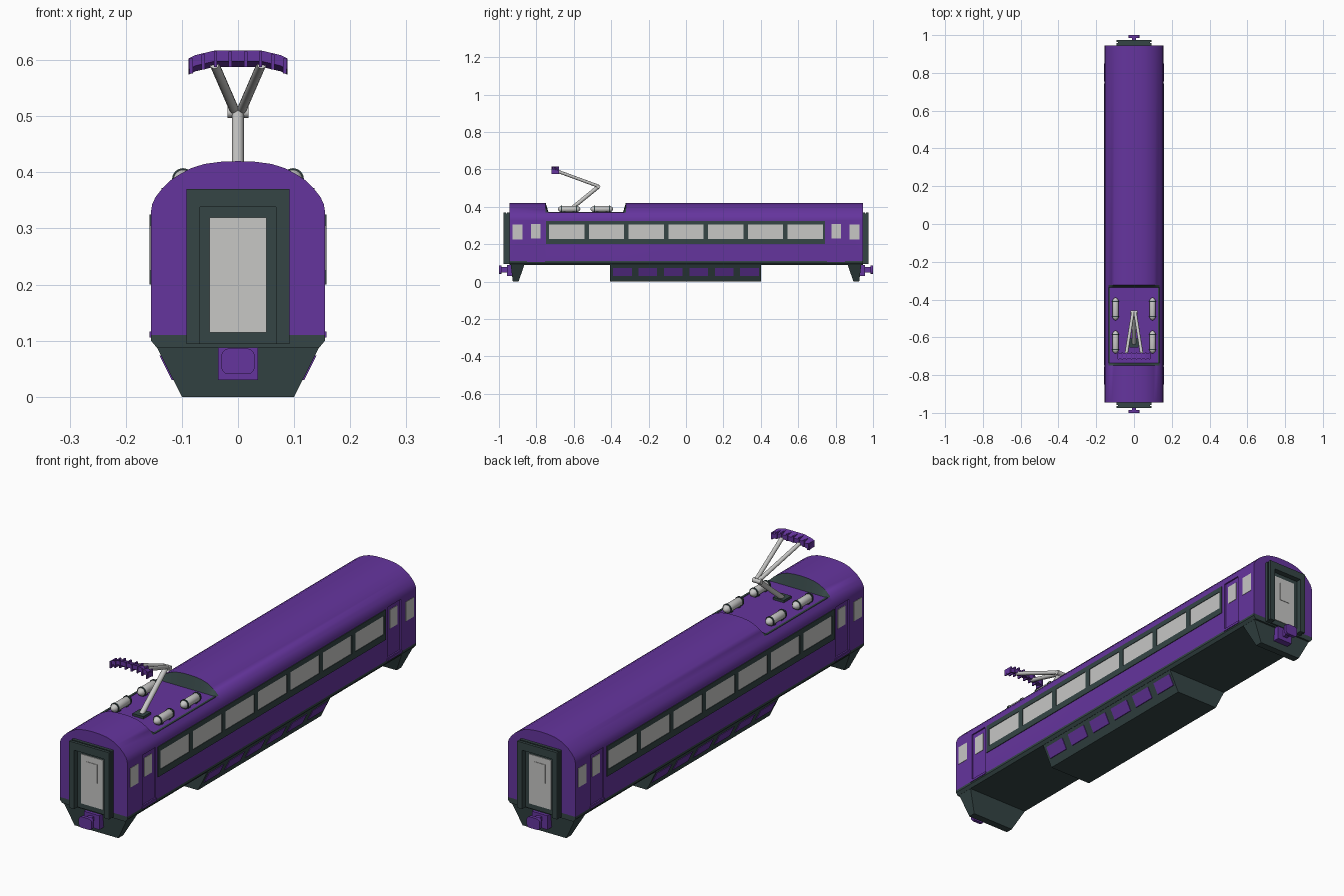
import bpy, bmesh, math
from mathutils import Vector, Matrix

if "Cube" in bpy.data.objects:
    bpy.data.objects.remove(bpy.data.objects["Cube"], do_unlink=True)


def make_material(name, rgb):
    m = bpy.data.materials.new(name)
    m.use_nodes = True
    m.diffuse_color = (*rgb, 1)
    m.node_tree.nodes["Principled BSDF"].inputs["Base Color"].default_value = (*rgb, 1)
    return m


PURPLE = make_material("purple paint", (0.13, 0.035, 0.34))
DARK = make_material("dark slate", (0.035, 0.06, 0.06))
LIGHT = make_material("pale grey", (0.57, 0.57, 0.56))


def finish(name, bm, *mats, smooth=False):
    bmesh.ops.recalc_face_normals(bm, faces=bm.faces[:])
    mesh = bpy.data.meshes.new(name)
    bm.to_mesh(mesh)
    bm.free()
    ob = bpy.data.objects.new(name, mesh)
    bpy.context.collection.objects.link(ob)
    for m in mats:
        mesh.materials.append(m)
    if smooth:
        bpy.ops.object.select_all(action="DESELECT")
        ob.select_set(True)
        bpy.context.view_layer.objects.active = ob
        bpy.ops.object.shade_smooth_by_angle(angle=math.radians(32))
    return ob


def boxes(name, specs, mat):
    """Each spec is (x0, x1, y0, y1, z0, z1)."""
    bm = bmesh.new()
    for x0, x1, y0, y1, z0, z1 in specs:
        mid = Vector((x0 + x1, y0 + y1, z0 + z1)) / 2
        size = Matrix.Diagonal((abs(x1 - x0), abs(y1 - y0), abs(z1 - z0), 1))
        bmesh.ops.create_cube(bm, size=1, matrix=Matrix.Translation(mid) @ size)
    return finish(name, bm, mat)


def loft(name, sections, mats, smooth=False, rule=None):
    """Join matching closed rings of points, with a cap at each end."""
    bm = bmesh.new()
    rings = [[bm.verts.new(p) for p in s] for s in sections]
    n = len(rings[0])
    for a, b in zip(rings, rings[1:]):
        for i in range(n):
            j = (i + 1) % n
            bm.faces.new((a[i], a[j], b[j], b[i]))
    bm.faces.new(rings[0])
    bm.faces.new(rings[-1])
    if rule:
        for f in bm.faces:
            f.material_index = rule(f.calc_center_median())
    return finish(name, bm, *mats, smooth=smooth)


def prism(name, profile, y0, y1, mat, smooth=False):
    return loft(name, [[(x, y, z) for x, z in profile] for y in (y0, y1)], [mat], smooth)


def rod(name, start, end, r, mat, sides=12):
    a, b = Vector(start), Vector(end)
    turn = (b - a).to_track_quat("Z", "Y")
    rings = [[c + turn @ Vector((r * math.cos(t), r * math.sin(t), 0))
              for t in (2 * math.pi * k / sides for k in range(sides))] for c in (a, b)]
    return loft(name, rings, [mat], True)


def mirror_x(pts):
    return pts + [(-x, z) for x, z in reversed(pts) if x > 0]


# Body shell with a sunken roof well
half = [(0, .42), (.03, .419), (.06, .415), (.085, .407), (.105, .396), (.12, .386),
        (.136, .37), (.147, .356), (.153, .343), (.155, .33), (.155, .11)]
outline = mirror_x(half)
FLOOR = .37
stations = [(-.945, 0), (-.75, 0), (-.735, 1), (-.337, 1), (-.322, 0), (.945, 0)]
body = loft("body_shell",
            [[(x, y, min(z, FLOOR) if sunk else z) for x, z in outline] for y, sunk in stations],
            [PURPLE, DARK],
            rule=lambda c: int(c.z > FLOOR + .001 and (-.75 < c.y < -.735 or -.337 < c.y < -.322)))

# Shallow door recesses cut into the sides
cutter = boxes("door_cutter", [(s * .149, s * .2, e * .845, e * .76, .118, .328)
                               for s in (-1, 1) for e in (-1, 1)], PURPLE)
cut = body.modifiers.new("doors", "BOOLEAN")
cut.operation, cut.object, cut.solver = "DIFFERENCE", cutter, "EXACT"
bpy.ops.object.select_all(action="DESELECT")
bpy.context.view_layer.objects.active = body
body.select_set(True)
bpy.ops.object.modifier_apply(modifier=cut.name)
bpy.data.objects.remove(cutter, do_unlink=True)
bpy.ops.object.shade_smooth_by_angle(angle=math.radians(32))

# Dark lower sill and roof well edging
prism("sill", mirror_x([(.155, .11), (.155, .1), (.145, .088)]), -.945, .945, DARK)
boxes("roof_well_edges", [(s * .127, s * .136, -.735, -.337, .365, .372) for s in (-1, 1)], DARK)

# Underfloor equipment box with panels on its sloping sides
prism("underfloor_box", mirror_x([(.145, .09), (.1, 0)]), -.405, .4, DARK)
for s, side in ((-1, "right"), (1, "left")):
    slope = lambda z, out: (s * (.1 + .045 * z / .09 + out), z)
    panel = [slope(.03, -.004), slope(.03, .003), slope(.074, .003), slope(.074, -.004)]
    for i in range(6):
        y = (i - 2.5) * .136
        prism(f"{side}_equipment_panel_{i + 1}", panel, y - .05, y + .05, PURPLE)

    # Window band with glazing set behind its frame
    bars = [(s * .154, s * .158, -.748, .743, z0, z1) for z0, z1 in ((.2, .227), (.304, .325))]
    centres = [(i - 3) * .2125 for i in range(7)]
    edges = [-.748] + [c + d for c in centres for d in (-.094, .094)] + [.743]
    bars += [(s * .154, s * .158, a, b, .227, .304) for a, b in zip(edges[::2], edges[1::2])]
    boxes(f"{side}_window_frame", bars, DARK)
    boxes(f"{side}_windows", [(s * .153, s * .1555, c - .094, c + .094, .227, .304)
                              for c in centres], LIGHT)

    # Door and end windows, door steps
    boxes(f"{side}_door_windows", [(s * .148, s * .151, e * .828, e * .778, .23, .308)
                                   for e in (-1, 1)], LIGHT)
    boxes(f"{side}_end_windows", [(s * .153, s * .1565, e * .928, e * .875, .225, .305)
                                  for e in (-1, 1)], LIGHT)
    boxes(f"{side}_door_steps", [(s * .148, s * .158, e * .85, e * .755, .106, .116)
                                 for e in (-1, 1)], PURPLE)


def arch(w, top, inner_w, inner_top):
    return [(w, .094), (w, top), (-w, top), (-w, .094),
            (-inner_w, .094), (-inner_w, inner_top), (inner_w, inner_top), (inner_w, .094)]


# Both ends: skirt, gangway, door and coupler
for e, end in ((-1, "front"), (1, "rear")):
    loft(f"{end}_skirt", [[(w, e * a, z), (-w, e * a, z), (-w, e * b, z), (w, e * b, z)]
                          for w, a, b, z in ((.145, .937, .865, .089), (.1, .926, .895, 0))], [DARK])
    for part, w, top, a, b in (("inner", .092, .37, .944, .957), ("groove", .086, .364, .957, .963),
                               ("outer", .092, .37, .963, .975)):
        prism(f"{end}_gangway_{part}", arch(w, top, .068, .338), e * a, e * b, DARK)
    boxes(f"{end}_gangway_panel", [(-.068, .068, e * .944, e * .952, .094, .338)], DARK)
    boxes(f"{end}_end_door", [(-.051, .051, e * .95, e * .955, .115, .32)], LIGHT)
    boxes(f"{end}_end_door_window", [(-.024, .024, e * .954, e * .957, .217, .295)], LIGHT)
    boxes(f"{end}_coupler_base", [(-.036, .036, e * .92, e * .958, .03, .088),
                                  (-.01, .01, e * .95, e * .988, .048, .078)], PURPLE)
    pad = []
    for k in range(16):
        t = 2 * math.pi * (k + .5) / 16
        cx, cz = math.cos(t), math.sin(t)
        pad.append((math.copysign(.016, cx) + .014 * cx, .063 + math.copysign(.009, cz) + .014 * cz))
    prism(f"{end}_coupler_pad", pad, e * .986, e, PURPLE, True)

# Roof tanks: domed cylinders with dark collars
tank = [(-.06, .003), (-.056, .01), (-.048, .015), (-.042, .017),
        (.042, .017), (.048, .015), (.056, .01), (.06, .003)]
for s, side in ((-1, "right"), (1, "left")):
    for y, place in ((-.625, "front"), (-.45, "rear")):
        x, z = s * .098, .388
        loft(f"{side}_{place}_tank",
             [[(x + r * math.cos(k * math.pi / 8), y + d, z + r * math.sin(k * math.pi / 8))
               for k in range(16)] for d, r in tank], [LIGHT], True)
        for d in (-.04, .04):
            rod(f"{side}_{place}_tank_collar", (x, y + d - .003, z), (x, y + d + .003, z), .0195, DARK, 16)
        boxes(f"{side}_{place}_tank_feet", [(x - .012, x + .012, y + d - .006, y + d + .006, .366, .378)
                                            for d in (-.025, .025)], DARK)

# Pantograph: mount, lower arm, knuckle, forked upper arms
boxes("pantograph_mount", [(-.025, .025, -.655, -.605, .366, .38)], DARK)
rod("pantograph_lower_arm", (0, -.632, .374), (0, -.468, .508), .0105, LIGHT)
rod("pantograph_knuckle", (-.019, -.468, .507), (.019, -.468, .507), .01, LIGHT)
for s, side in ((-1, "right"), (1, "left")):
    rod(f"pantograph_{side}_upper_arm", (s * .006, -.468, .51), (s * .042, -.695, .593), .0085, LIGHT)

# Collector head: a bar bent down at both tips, with cross ribs
head = [(-.088, .588), (-.076, .594), (-.042, .602), (.042, .602), (.076, .594), (.088, .588)]
loft("collector_head", [[(x, y, z + h - (y + .695) * .3) for y, h in
                         ((-.715, -.01), (-.715, .009), (-.682, .009), (-.682, -.01))]
                        for x, z in head], [PURPLE], True)
boxes("collector_ribs", [(x - .003, x + .003, -.718, -.679, z - .014, z + .013)
                         for x, z in ((-.04, .602), (-.014, .602), (.014, .602), (.04, .602),
                                      (-.062, .597), (.062, .597), (-.083, .59), (.083, .59))], PURPLE)
